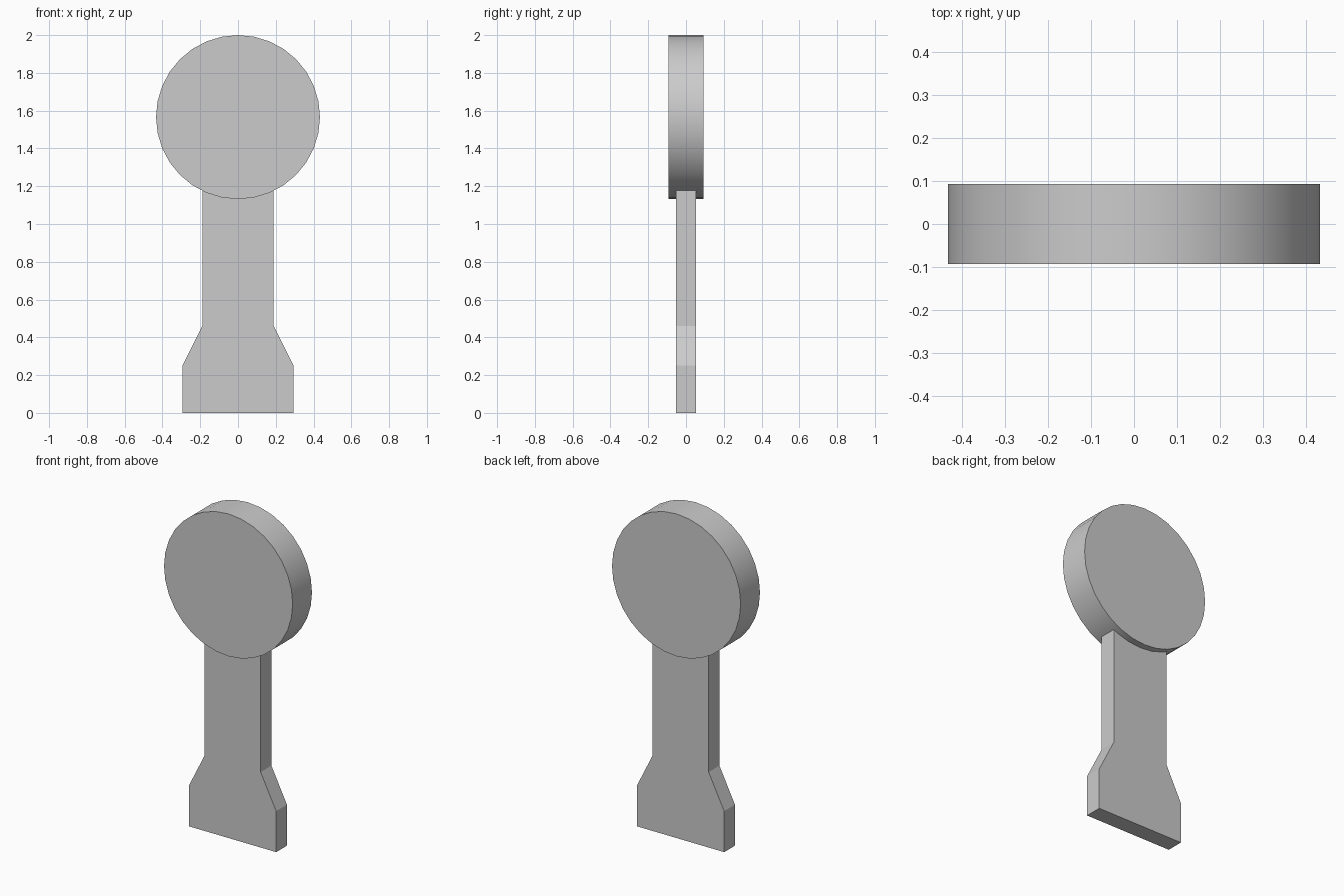
import bpy, bmesh, math

if "Cube" in bpy.data.objects:
    bpy.data.objects.remove(bpy.data.objects["Cube"])

# Handle: flat plate with a flared foot, its top sunk into the disc
half = [(0.294, 0.0), (0.294, 0.25), (0.189, 0.46), (0.189, 1.19)]
outline = half + [(-x, z) for x, z in reversed(half)]
thick = 0.104

bm = bmesh.new()
face = bm.faces.new([bm.verts.new((x, -thick / 2, z)) for x, z in outline])
ext = bmesh.ops.extrude_face_region(bm, geom=[face])
verts = [v for v in ext["geom"] if isinstance(v, bmesh.types.BMVert)]
bmesh.ops.translate(bm, verts=verts, vec=(0, thick, 0))
bmesh.ops.recalc_face_normals(bm, faces=bm.faces)
mesh = bpy.data.meshes.new("handle")
bm.to_mesh(mesh)
bm.free()
handle = bpy.data.objects.new("handle", mesh)
bpy.context.collection.objects.link(handle)

# Head: round disc facing front and back
bpy.ops.mesh.primitive_cylinder_add(vertices=32, radius=0.434, depth=0.186,
                                    location=(0, 0, 1.566),
                                    rotation=(math.pi / 2, 0, 0))
disc = bpy.context.object
disc.name = "round_head"
bpy.ops.object.shade_smooth_by_angle(angle=math.radians(30))
